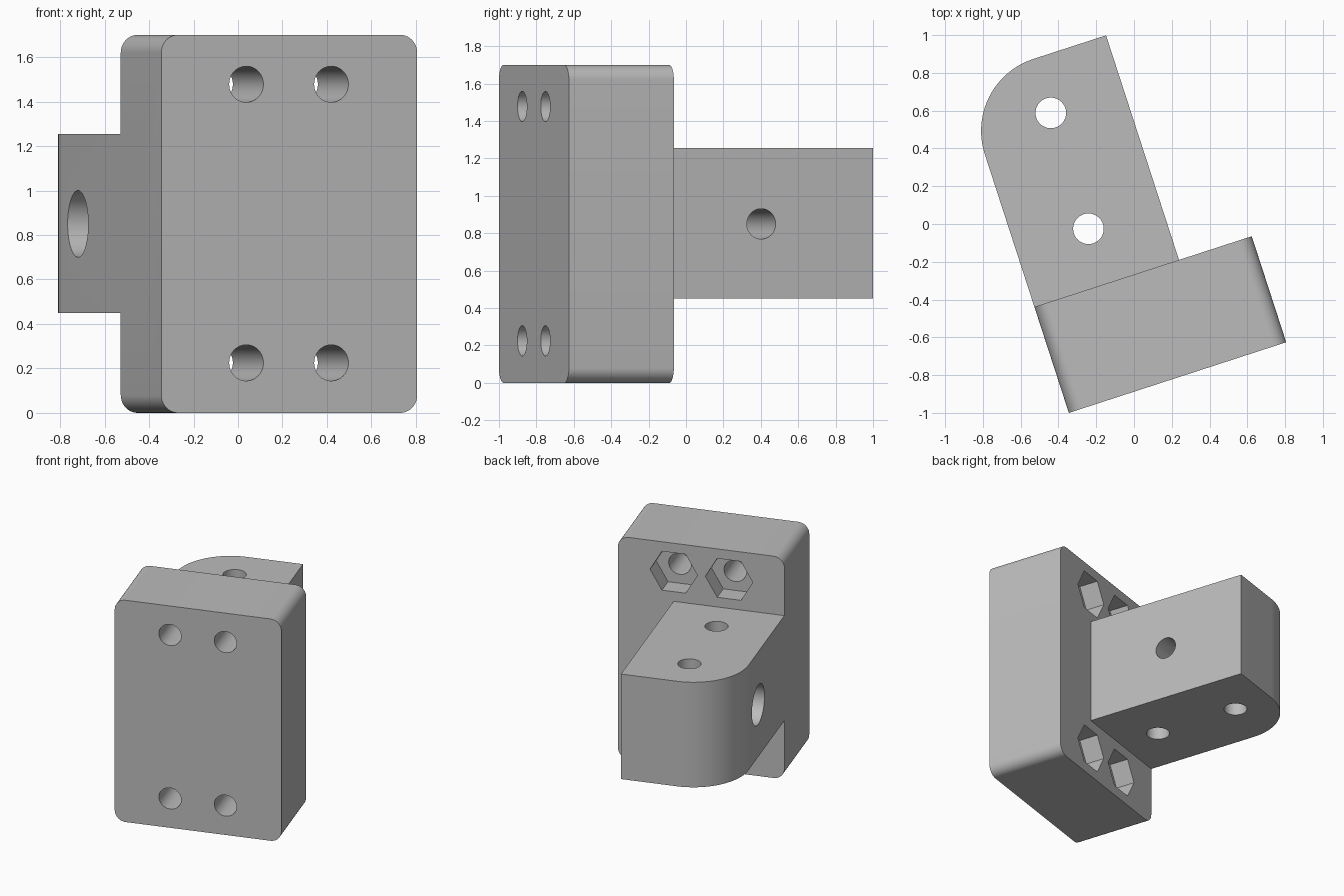
import bpy, bmesh
from math import sin, cos, pi, radians
from mathutils import Matrix, Vector

default = bpy.data.objects.get("Cube")
if default:
    bpy.data.objects.remove(default)

# One flat grey for the whole bracket
grey = bpy.data.materials.new("plain grey")
grey.use_nodes = True
grey.diffuse_color = (0.5, 0.5, 0.5, 1)
grey.node_tree.nodes["Principled BSDF"].inputs["Base Color"].default_value = (0.5, 0.5, 0.5, 1)

# Bracket frame: x along the plate width, y from plate front to arm tip
FRAME = Matrix.Translation((-0.345, -1, 0)) @ Matrix.Rotation(radians(18), 4, "Z")
WIDTH, THICK, HEIGHT = 1.21, 0.59, 1.70
ARM_W, ARM_END, ARM_LOW, ARM_TOP = 0.805, 1.84, 0.45, 1.255
MID = HEIGHT / 2
BOLT_R = 0.081


def prism(name, points, direction):
    """Extrude a closed outline along a direction."""
    bm = bmesh.new()
    face = bm.faces.new([bm.verts.new(p) for p in points])
    grown = bmesh.ops.extrude_face_region(bm, geom=[face])["geom"]
    verts = [g for g in grown if isinstance(g, bmesh.types.BMVert)]
    bmesh.ops.translate(bm, verts=verts, vec=direction)
    bmesh.ops.recalc_face_normals(bm, faces=bm.faces)
    mesh = bpy.data.meshes.new(name)
    bm.to_mesh(mesh)
    bm.free()
    mesh.materials.append(grey)
    obj = bpy.data.objects.new(name, mesh)
    obj.matrix_world = FRAME
    bpy.context.collection.objects.link(obj)
    return obj


def arc(cx, cy, r, start, end, steps):
    angles = [radians(start + (end - start) * i / steps) for i in range(steps + 1)]
    return [(cx + r * cos(a), cy + r * sin(a)) for a in angles]


def drill(name, start, end, radius, sides=48):
    """Cutter between two points; six sides make a nut pocket."""
    start, end = Vector(start), Vector(end)
    axis = (end - start).normalized()
    side = Vector((0, 1, 0)) if abs(axis.x) > 0.9 else Vector((1, 0, 0))
    other = axis.cross(side)
    ring = [start + radius * (side * cos(2 * pi * i / sides) + other * sin(2 * pi * i / sides))
            for i in range(sides)]
    cutter = prism(name, ring, end - start)
    cutter.hide_render = True
    return cutter


# Mounting plate with rounded corners
R = 0.08
outline = []
for i, (x, z) in enumerate([(WIDTH - R, HEIGHT - R), (R, HEIGHT - R), (R, R), (WIDTH - R, R)]):
    outline += arc(x, z, R, 90 * i, 90 * i + 90, 10)
bracket = prism("bracket", [(x, 0, z) for x, z in outline], (0, THICK, 0))

# Arm with one large rounded corner, rooted inside the plate
ROOT, BIG = 0.3, 0.40
outline = [(0, ROOT), (ARM_W, ROOT), (ARM_W, ARM_END)] + arc(BIG, ARM_END - BIG, BIG, 90, 180, 24)
arm = prism("arm", [(x, y, ARM_LOW) for x, y in outline], (0, 0, ARM_TOP - ARM_LOW))
arm.hide_render = True

# Bolt holes through the plate, with hexagonal nut pockets behind
cutters = []
for x in (0.402, 0.804):
    for z in (0.225, 1.478):
        cutters.append(drill("bolt_hole", (x, -0.1, z), (x, THICK + 0.1, z), BOLT_R))
        cutters.append(drill("nut_pocket", (x, THICK - 0.145, z), (x, THICK + 0.1, z), 0.172, 6))

# Vertical holes through the arm
for y in (0.895, 1.54):
    cutters.append(drill("arm_hole", (0.40, y, ARM_LOW - 0.1), (0.40, y, ARM_TOP + 0.1), BOLT_R))

# Cross hole with a wide counterbore on one side
cutters.append(drill("cross_hole", (-0.1, 1.213, MID), (ARM_W + 0.1, 1.213, MID), BOLT_R))
cutters.append(drill("counterbore", (-0.1, 1.213, MID), (0.22, 1.213, MID), 0.15))

# Combine into one solid
for tool, mode in [(arm, "UNION")] + [(c, "DIFFERENCE") for c in cutters]:
    mod = bracket.modifiers.new(tool.name, "BOOLEAN")
    mod.operation, mod.solver, mod.object = mode, "EXACT", tool
bpy.context.view_layer.update()
solid = bpy.data.meshes.new_from_object(bracket.evaluated_get(bpy.context.evaluated_depsgraph_get()))
bracket.modifiers.clear()
bracket.data = solid
for tool in [arm] + cutters:
    bpy.data.objects.remove(tool)

# Smooth round surfaces, crisp edges
bpy.ops.object.select_all(action="DESELECT")
bracket.select_set(True)
bpy.context.view_layer.objects.active = bracket
bpy.ops.object.shade_smooth_by_angle(angle=radians(30))
